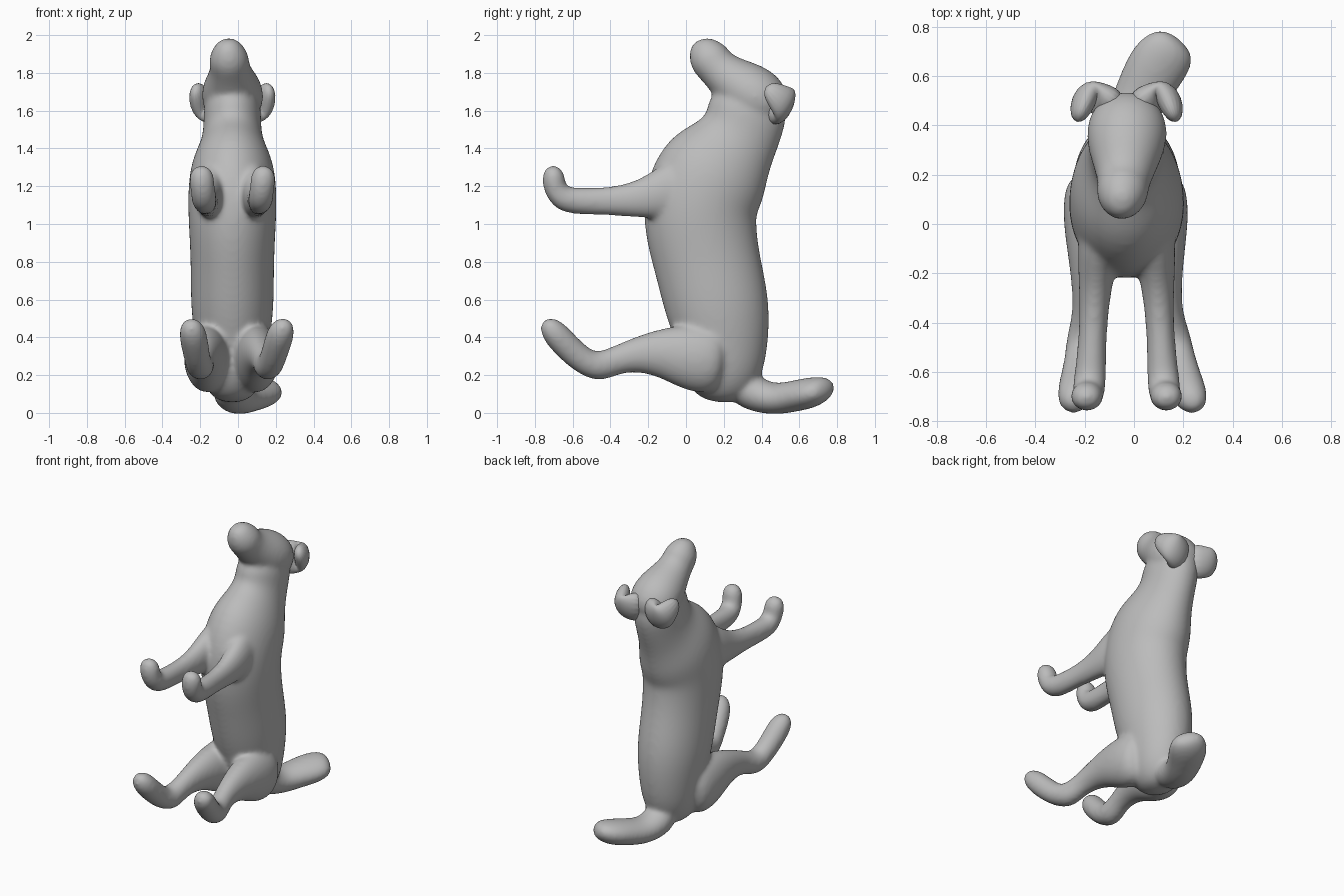
import bpy, bmesh, math
from mathutils import Vector

cube = bpy.data.objects.get("Cube")
if cube:
    bpy.data.objects.remove(cube, do_unlink=True)

SHADE = (.5, .5, .5, 1)
grey = bpy.data.materials.new("plain grey")
grey.use_nodes = True
grey.diffuse_color = SHADE
grey.node_tree.nodes["Principled BSDF"].inputs["Base Color"].default_value = SHADE


def blend(ends, t):
    """Value between a start and an end."""
    start, end = ends
    return start + (end - start) * t


def loft(bm, path, across, flat, bend=1, side=Vector((1, 0, 0)), sides=16):
    """Closed tube through (y, z, radius) points.

    across: sideways position at the start and end, eased by the power bend.
    flat: width of the section relative to its radius at the start and end.
    """
    last = len(path) - 1
    centres = [Vector((blend(across, (i / last) ** bend), y, z))
               for i, (y, z, radius) in enumerate(path)]
    rings = []
    for i, centre in enumerate(centres):
        along = (centres[min(i + 1, last)] - centres[max(i - 1, 0)]).normalized()
        wide = (side - along * side.dot(along)).normalized()
        deep = along.cross(wide)
        # slightly oversized, because subdivision and smoothing shrink the surface
        radius = path[i][2] * 1.06
        wide *= blend(flat, i / last)
        ring = []
        for k in range(sides):
            angle = math.tau * k / sides
            offset = wide * math.cos(angle) + deep * math.sin(angle)
            ring.append(bm.verts.new(centre + offset * radius))
        rings.append(ring)
    for lower, upper in zip(rings, rings[1:]):
        for k in range(sides):
            n = (k + 1) % sides
            bm.faces.new((lower[k], lower[n], upper[n], upper[k]))
    bm.faces.new(rings[0][::-1])
    bm.faces.new(rings[-1])


def finish(bm, name):
    """Turn the lofted tubes into a rounded, smooth shaded object."""
    bmesh.ops.recalc_face_normals(bm, faces=bm.faces)
    mesh = bpy.data.meshes.new(name)
    bm.to_mesh(mesh)
    bm.free()
    mesh.materials.append(grey)
    mesh.shade_smooth()
    part = bpy.data.objects.new(name, mesh)
    bpy.context.collection.objects.link(part)
    rounding = part.modifiers.new("rounding", "SUBSURF")
    rounding.levels = rounding.render_levels = 2
    return part


body = bmesh.new()

# Upright trunk and neck
trunk = [(.18, .05, .1), (.19, .17, .2), (.2, .35, .23), (.17, .55, .27),
         (.11, .8, .27), (.07, 1, .29), (.08, 1.15, .3), (.16, 1.3, .29),
         (.25, 1.41, .22), (.31, 1.52, .2), (.33, 1.63, .21), (.34, 1.72, .14)]
loft(body, trunk, across=(-.03, -.03), flat=(.83, .7))

# Raised head with a brow step, then a blunt muzzle
head = [(.51, 1.58, .08), (.42, 1.64, .15), (.32, 1.71, .15), (.23, 1.77, .12),
        (.16, 1.83, .1), (.12, 1.88, .11), (.09, 1.94, .08), (.08, 1.98, .04)]
loft(body, head, across=(-.02, -.06), flat=(1.1, .9))

# Tail curving to one side along the ground
tail = [(.26, .16, .1), (.38, .09, .09), (.48, .07, .08), (.58, .09, .08),
        (.68, .11, .08), (.75, .14, .05)]
loft(body, tail, across=(-.04, .19), flat=(1, 1.7), bend=1.7)

# Front legs stretched forward with raised paws
front_leg = [(.08, 1.2, .17), (-.08, 1.18, .15), (-.22, 1.13, .1),
             (-.4, 1.12, .07), (-.56, 1.12, .07), (-.66, 1.13, .07),
             (-.7, 1.2, .06), (-.7, 1.26, .06), (-.72, 1.31, .03)]
for s in (-1, 1):
    loft(body, front_leg, across=(s * .08 - .03, s * .17 - .03), flat=(.5, 1.2), bend=.5)

# Hind legs: thigh, shank and foot, splayed outward
hind_leg = [(.22, .27, .17), (.04, .29, .18), (-.12, .32, .13), (-.26, .31, .09),
            (-.37, .28, .07), (-.46, .24, .08), (-.54, .27, .07),
            (-.63, .35, .07), (-.71, .44, .07), (-.75, .49, .03)]
for hip, foot in ((-.16, -.26), (.09, .26)):
    loft(body, hind_leg, across=(hip, foot), flat=(.65, 1.1), bend=1.6)

# Fuse trunk, head, tail and legs into one soft skin
dog = finish(body, "dog_body")
fuse = dog.modifiers.new("fuse", "REMESH")
fuse.mode = "VOXEL"
fuse.voxel_size = .012
fuse.use_smooth_shade = True
soften = dog.modifiers.new("soften", "SMOOTH")
soften.iterations = 20

# Folded ears, tips hanging forward
ear_path = [(.46, 1.63, .07), (.52, 1.63, .06), (.53, 1.64, .06), (.42, 1.73, .03)]
for name, s in (("left_ear", 1), ("right_ear", -1)):
    ear = bmesh.new()
    loft(ear, ear_path, across=(s * .03 - .03, s * .2 - .03), flat=(1.7, 1.4),
         bend=.5, side=Vector((-.2 * s, .3, 1)))
    finish(ear, name)
